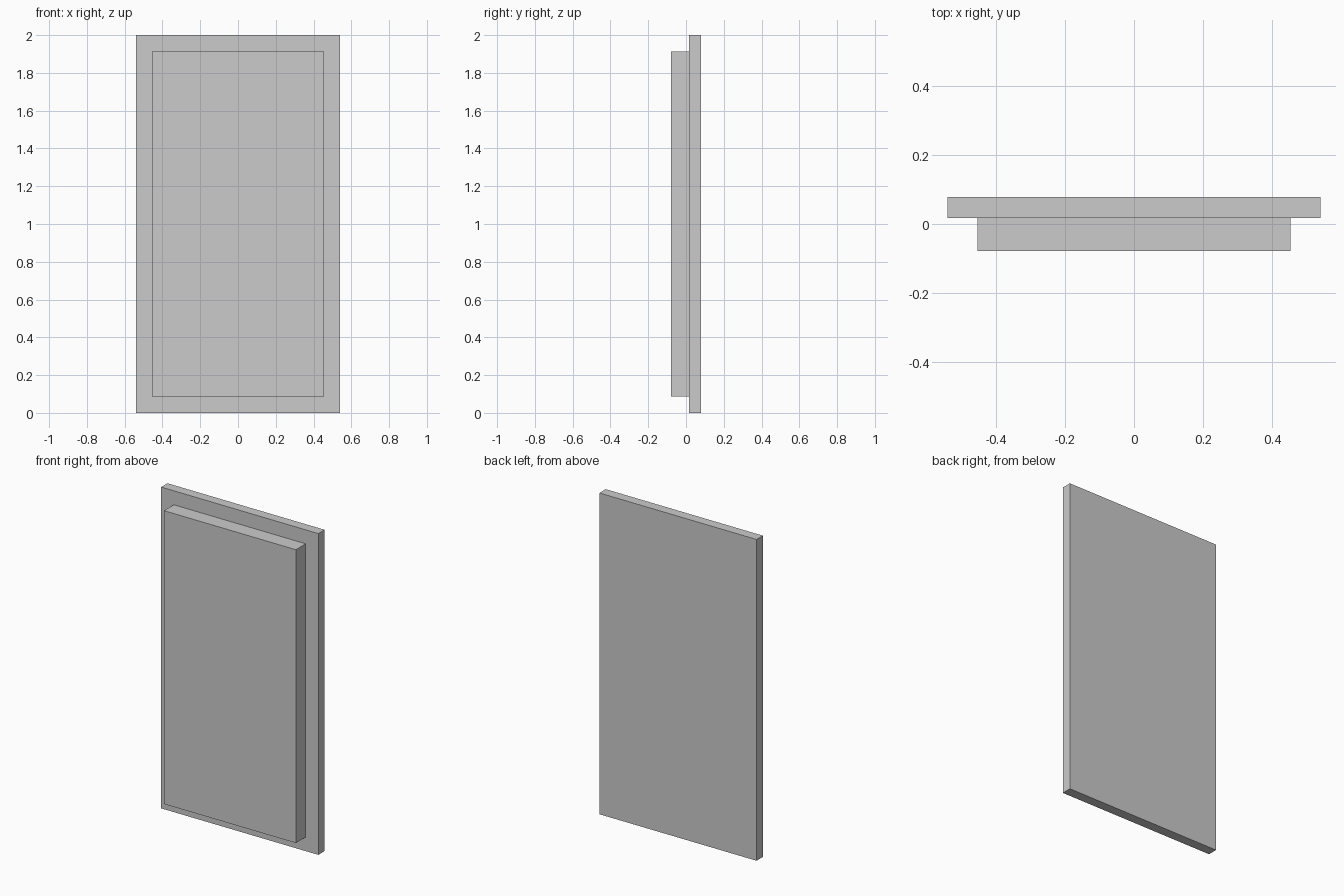
import bpy

if "Cube" in bpy.data.objects:
    bpy.data.objects.remove(bpy.data.objects["Cube"])


def box(name, x, y, z):
    """Box spanning the given (min, max) ranges."""
    spans = (x, y, z)
    bpy.ops.mesh.primitive_cube_add(size=1, location=[(a + b) / 2 for a, b in spans])
    ob = bpy.context.object
    ob.name = name
    ob.scale = [b - a for a, b in spans]
    bpy.ops.object.transform_apply(location=False, rotation=False, scale=True)
    return ob


HALF_W, HEIGHT, HALF_D = 0.541, 2.0, 0.079
JOINT_Y = 0.017     # plane where the two slabs meet
MARGIN = 0.087      # even inset of the front slab

# Large rear slab
box("back_panel", (-HALF_W, HALF_W), (JOINT_Y, HALF_D), (0, HEIGHT))

# Smaller raised slab on the front
box("front_panel", (-HALF_W + MARGIN, HALF_W - MARGIN),
    (-HALF_D, JOINT_Y), (MARGIN, HEIGHT - MARGIN))
